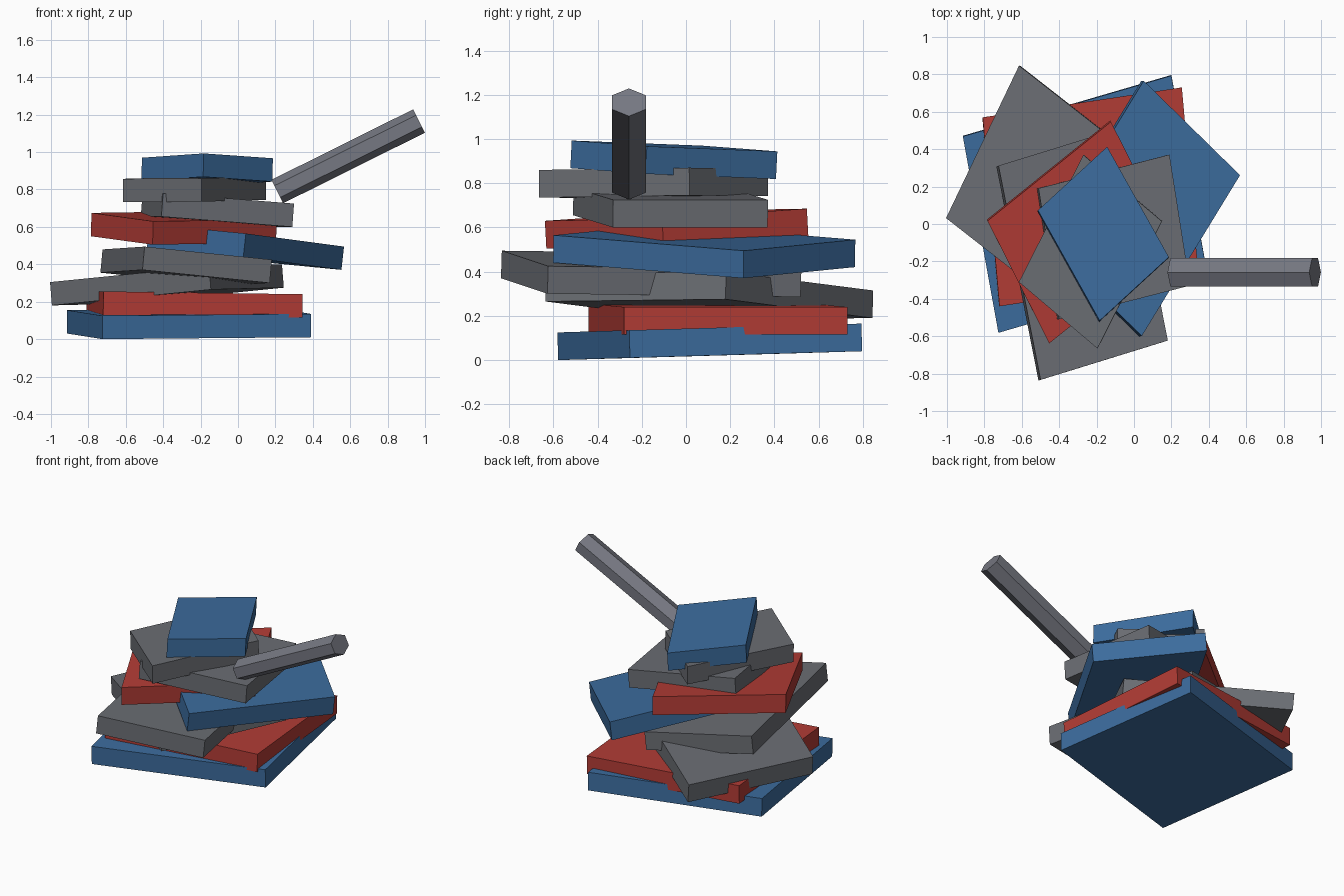
import bpy
import bmesh
from mathutils import Matrix, Vector

default_cube = bpy.data.objects.get("Cube")
if default_cube:
    bpy.data.objects.remove(default_cube, do_unlink=True)


def make_material(name, red, green, blue):
    material = bpy.data.materials.new(name)
    material.use_nodes = True
    colour = (red, green, blue, 1)
    material.diffuse_color = colour
    shader = next(n for n in material.node_tree.nodes if n.type == "BSDF_PRINCIPLED")
    shader.inputs["Base Color"].default_value = colour
    return material


def finish(name, mesh_data, matrix, material):
    """Bake the placement into the mesh and link it as a named part."""
    bmesh.ops.transform(mesh_data, matrix=matrix, verts=mesh_data.verts)
    bmesh.ops.recalc_face_normals(mesh_data, faces=mesh_data.faces)
    mesh = bpy.data.meshes.new(name)
    mesh_data.to_mesh(mesh)
    mesh_data.free()
    mesh.materials.append(material)
    part = bpy.data.objects.new(name, mesh)
    bpy.context.collection.objects.link(part)
    return part


def frame(side, depth, height, centre):
    """Matrix whose columns are the three edge vectors and the centre."""
    columns = Matrix((side, depth, height)).transposed().to_4x4()
    return Matrix.Translation(centre) @ columns


def add_slab(name, material, front, right, left, thickness=0.125):
    """Tilted slab spanned by the undersides of three of its corners."""
    front, right, left = Vector(front), Vector(right), Vector(left)
    side, depth = right - front, left - front
    normal = side.cross(depth).normalized() * thickness
    centre = (right + left) / 2 + Vector((0, 0, thickness / 2))
    mesh_data = bmesh.new()
    bmesh.ops.create_cube(mesh_data, size=1)
    return finish(name, mesh_data, frame(side, depth, normal, centre), material)


def add_handle(name, material, start, end, width, height):
    """Six-sided bar with a ridge along its top and bottom."""
    start, end = Vector(start), Vector(end)
    axis = end - start
    across = Vector((0, 1, 0))
    upward = axis.cross(across).normalized()
    mesh_data = bmesh.new()
    bmesh.ops.create_cone(mesh_data, cap_ends=True, segments=6,
                          radius1=1, radius2=1, depth=1)
    # Put a corner on the upward direction and fit the flats to the width
    flat = max(v.co.x for v in mesh_data.verts)
    corner_on_x = flat > 0.95
    if corner_on_x:
        bmesh.ops.transform(mesh_data, verts=mesh_data.verts,
                            matrix=Matrix(((0, 1, 0), (-1, 0, 0), (0, 0, 1))).to_4x4())
    flat = max(v.co.x for v in mesh_data.verts)
    matrix = frame(across * width / 2 / flat, upward * height / 2, axis, (start + end) / 2)
    return finish(name, mesh_data, matrix, material)


blue = make_material("slate blue", 0.045, 0.15, 0.34)
red = make_material("brick red", 0.445, 0.045, 0.036)
grey = make_material("stone grey", 0.145, 0.153, 0.171)
steel = make_material("handle grey", 0.181, 0.188, 0.223)

# Stack of slabs, from the ground up
add_slab("base_slab", blue, (-.725, -.58, 0), (.39, -.255, .01), (-.915, .47, .03))
add_slab("lower_red_slab", red, (-.72, -.44, .13), (.345, -.28, .115), (-.81, .57, .13))
add_slab("lower_grey_slab", grey, (-.15, -.635, .265), (.24, .18, .275), (-1, .03, .18))
add_slab("overhanging_grey_slab", grey, (-.505, -.835, .37), (.175, -.625, .3), (-.73, .31, .355))
add_slab("middle_blue_slab", blue, (.035, -.6, .44), (.56, .26, .37), (-.48, -.095, .49))
add_slab("upper_red_slab", red, (-.455, -.635, .505), (.205, -.105, .515), (-.785, .02, .55))
add_slab("handle_grey_slab", grey, (-.405, -.51, .655), (.295, -.33, .6), (-.515, .19, .655))
add_slab("upper_grey_slab", grey, (-.195, -.665, .735), (.15, .015, .745), (-.615, -.31, .732))
add_slab("top_blue_slab", blue, (-.185, -.52, .868), (.185, -.18, .842), (-.515, .07, .845))

# Slanted bar sticking out to the side
add_handle("handle", steel, (.21, -.258, .789), (.968, -.258, 1.166), width=.154, height=.14)
